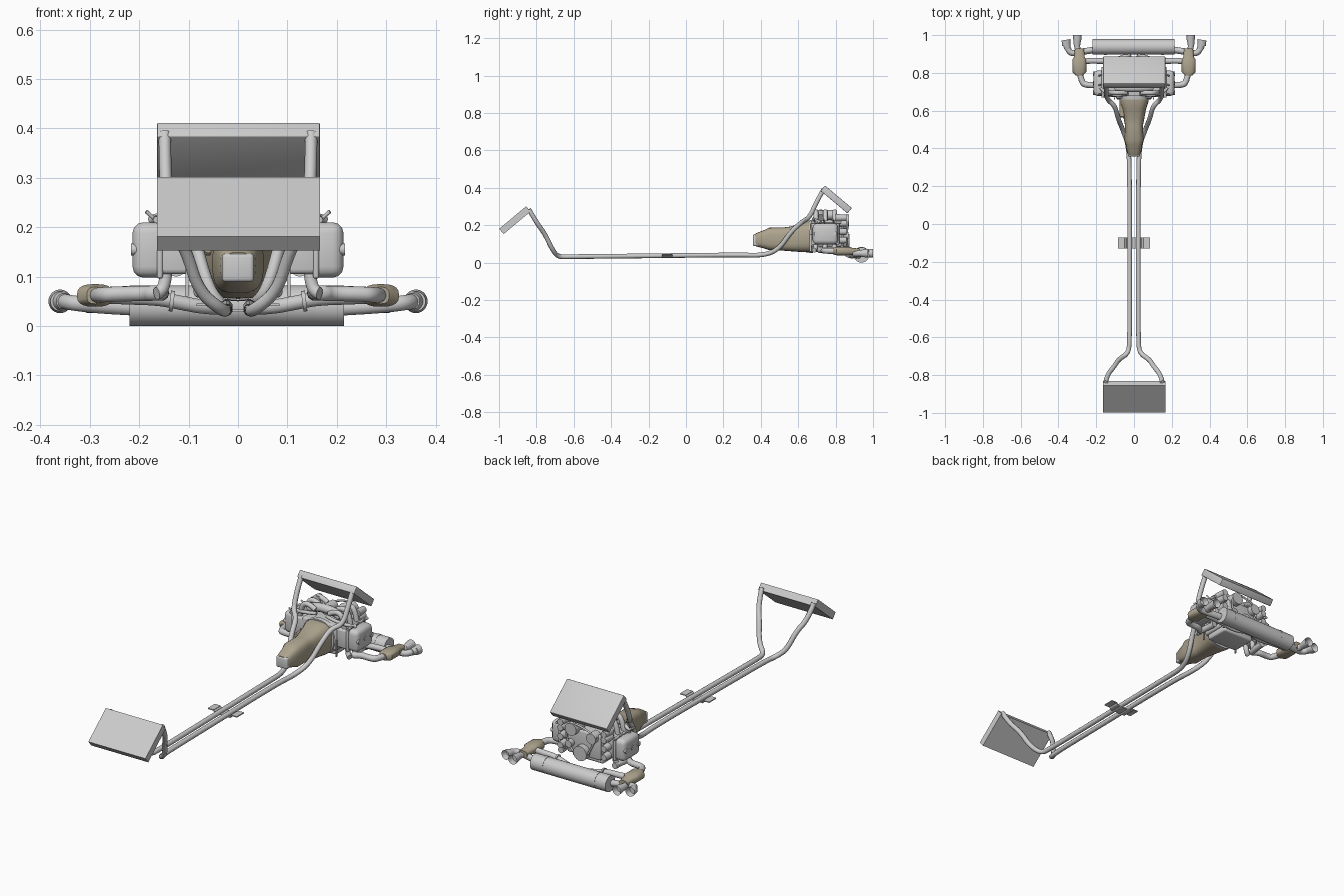
import bpy, bmesh, math
from mathutils import Vector, Matrix

tan = bpy.data.materials.new("cast_tan")
tan.diffuse_color = (0.42, 0.37, 0.27, 1)


def finish(name, bm, mat=None, smooth=True):
    bmesh.ops.recalc_face_normals(bm, faces=bm.faces)
    me = bpy.data.meshes.new(name)
    bm.to_mesh(me)
    bm.free()
    ob = bpy.data.objects.new(name, me)
    bpy.context.collection.objects.link(ob)
    if mat:
        me.materials.append(mat)
    if smooth:
        bpy.ops.object.select_all(action='DESELECT')
        ob.select_set(True)
        bpy.context.view_layer.objects.active = ob
        bpy.ops.object.shade_smooth_by_angle(angle=math.radians(35))
    return ob


def box(name, c, size, bevel=0.0, rx=0.0, ry=0.0, mat=None):
    bm = bmesh.new()
    bmesh.ops.create_cube(bm, size=1, matrix=Matrix.Diagonal((*size, 1)))
    if bevel:
        bmesh.ops.bevel(bm, geom=bm.edges[:], offset=bevel, segments=3, profile=0.5, affect='EDGES')
    m = Matrix.Translation(c) @ Matrix.Rotation(math.radians(rx), 4, 'X') @ Matrix.Rotation(math.radians(ry), 4, 'Y')
    bmesh.ops.transform(bm, matrix=m, verts=bm.verts)
    return finish(name, bm, mat)


def cyl(name, a, b, r, r2=None, mat=None, n=24):
    a, b = Vector(a), Vector(b)
    d = b - a
    m = Matrix.Translation((a + b) / 2) @ d.to_track_quat('Z', 'Y').to_matrix().to_4x4()
    bm = bmesh.new()
    bmesh.ops.create_cone(bm, cap_ends=True, segments=n, radius1=r, radius2=r if r2 is None else r2,
                          depth=d.length, matrix=m)
    return finish(name, bm, mat)


def pipe(name, pts, r, mat=None):
    cu = bpy.data.curves.new(name, 'CURVE')
    cu.dimensions = '3D'
    cu.bevel_depth, cu.bevel_resolution, cu.use_fill_caps = r, 3, True
    s = cu.splines.new('NURBS')
    s.points.add(len(pts) - 1)
    for p, q in zip(s.points, pts):
        p.co = (*q, 1)
    s.order_u, s.use_endpoint_u, s.resolution_u = 3, True, 6
    ob = bpy.data.objects.new(name, cu)
    bpy.context.collection.objects.link(ob)
    bpy.ops.object.select_all(action='DESELECT')
    ob.select_set(True)
    bpy.context.view_layer.objects.active = ob
    bpy.ops.object.convert(target='MESH')
    bpy.ops.object.shade_smooth_by_angle(angle=math.radians(40))
    return bpy.context.object


def loft(name, sections, mat=None, n=24, power=0.65, cx=0.0):
    """Rounded-square rings along y: (y, z centre, half width, half height)."""
    bm = bmesh.new()
    rings = []
    for y, z, w, h in sections:
        ring = []
        for i in range(n):
            t = 2 * math.pi * i / n
            c, s = math.cos(t), math.sin(t)
            ring.append(bm.verts.new((cx + w * math.copysign(abs(c) ** power, c), y,
                                      z + h * math.copysign(abs(s) ** power, s))))
        rings.append(ring)
    for p, q in zip(rings, rings[1:]):
        for i in range(n):
            j = (i + 1) % n
            bm.faces.new((p[i], p[j], q[j], q[i]))
    bm.faces.new(rings[0])
    bm.faces.new(rings[-1])
    return finish(name, bm, mat)


# Radiators at both ends
box("front_radiator", (0.001, -0.915, 0.227), (0.329, 0.188, 0.037), 0, 40)
box("rear_radiator", (0.001, 0.803, 0.338), (0.329, 0.188, 0.037), 0.003, -40)

# Bracket clamping the long coolant pipes
box("pipe_bracket_centre", (0, -0.10, 0.031), (0.09, 0.058, 0.006))
for s, side in ((1, "right"), (-1, "left")):
    box(f"pipe_bracket_web_{side}", (s * 0.046, -0.10, 0.037), (0.02, 0.058, 0.005), 0, 0, -s * 40)
    box(f"pipe_bracket_wing_{side}", (s * 0.067, -0.10, 0.043), (0.034, 0.058, 0.005))

# Transmission casing, bell housing and nose cap
loft("transmission", [(0.362, 0.122, 0.026, 0.027), (0.375, 0.122, 0.036, 0.035), (0.42, 0.125, 0.043, 0.05),
                      (0.445, 0.127, 0.052, 0.06), (0.52, 0.126, 0.047, 0.062), (0.56, 0.127, 0.055, 0.066),
                      (0.61, 0.133, 0.064, 0.076), (0.65, 0.138, 0.078, 0.083), (0.665, 0.138, 0.078, 0.083)], tan)
box("transmission_nose_cap", (0, 0.375, 0.118), (0.065, 0.035, 0.058), 0.008)
loft("starter_motor", [(0.565, 0.16, 0.012, 0.012), (0.57, 0.16, 0.017, 0.017), (0.66, 0.16, 0.018, 0.018)],
     tan, 16, 1, -0.06)
for z in (0.172, 0.179):
    box("transmission_rib", (0, 0.46, z), (0.05, 0.02, 0.012), 0.003, mat=tan)

# Engine block, sump and crankcase plates
box("engine_block", (0, 0.75, 0.15), (0.20, 0.17, 0.13), 0.012)
box("engine_sump", (0, 0.745, 0.075), (0.18, 0.13, 0.035), 0.01)
loft("flywheel_housing", [(0.66, 0.14, 0.09, 0.088), (0.68, 0.14, 0.10, 0.09)], None, 28, 0.9)
box("engine_end_plate", (0, 0.835, 0.155), (0.19, 0.018, 0.13), 0.008)
cyl("crank_pulley", (0, 0.84, 0.115), (0, 0.875, 0.115), 0.038)
cyl("alternator", (0.055, 0.80, 0.225), (0.055, 0.872, 0.225), 0.032)
cyl("cooling_pump", (-0.06, 0.82, 0.205), (-0.06, 0.87, 0.205), 0.027)
cyl("idler_pulley", (0.07, 0.84, 0.145), (0.07, 0.87, 0.145), 0.018)
pipe("drive_belt", [(-0.085, 0.862, 0.215), (-0.055, 0.862, 0.235), (0.05, 0.862, 0.262), (0.088, 0.862, 0.23),
                    (0.08, 0.862, 0.14), (0.0, 0.862, 0.07), (-0.045, 0.862, 0.12), (-0.085, 0.862, 0.215)], 0.005)

# Intake plenum and throttle body
pipe("intake_plenum", [(-0.09, 0.72, 0.24), (-0.06, 0.72, 0.262), (0.06, 0.72, 0.262), (0.09, 0.72, 0.24)], 0.022)
cyl("throttle_body", (0, 0.72, 0.255), (0, 0.79, 0.255), 0.026)
cyl("oil_filler", (-0.09, 0.79, 0.20), (-0.09, 0.79, 0.28), 0.012)

for s, side in ((1, "right"), (-1, "left")):
    P = lambda *pts: [(s * x, y, z) for x, y, z in pts]

    # Long coolant pipe from front radiator to rear radiator
    pipe(f"coolant_pipe_{side}", P(
        (0.15, -0.84, 0.285), (0.143, -0.80, 0.215), (0.105, -0.755, 0.155), (0.08, -0.715, 0.07),
        (0.03, -0.685, 0.03), (0.023, -0.62, 0.032), (0.023, -0.3, 0.035), (0.023, 0.28, 0.042),
        (0.03, 0.42, 0.038), (0.06, 0.50, 0.075), (0.085, 0.56, 0.165), (0.10, 0.625, 0.222),
        (0.143, 0.66, 0.24), (0.148, 0.70, 0.33), (0.148, 0.735, 0.39)), 0.0125)

    # Cylinder bank and cam cover
    box(f"cylinder_bank_{side}", (s * 0.125, 0.745, 0.155), (0.07, 0.145, 0.10), 0.01)
    box(f"cam_cover_{side}", (s * 0.172, 0.745, 0.154), (0.083, 0.135, 0.112), 0.022)
    box(f"cover_flange_{side}", (s * 0.158, 0.745, 0.155), (0.012, 0.15, 0.118), 0.005)
    box(f"mount_strut_{side}", (s * 0.103, 0.665, 0.105), (0.006, 0.01, 0.09))

    # Per-cylinder runners, coils and exhaust ports
    for i in range(3):
        y = 0.695 + 0.05 * i
        pipe(f"intake_runner_{side}_{i}", P((0.04, y, 0.255), (0.08, y, 0.28), (0.12, y, 0.26), (0.13, y, 0.19)), 0.013)
        cyl(f"ignition_coil_{side}_{i}", *P((0.19, y, 0.155), (0.217, y, 0.155)), 0.012, n=16)
        pipe(f"exhaust_port_{side}_{i}", P((0.145, y, 0.12), (0.146, y, 0.07), (0.165, y - 0.01, 0.066)), 0.013)
        cyl(f"injector_{side}_{i}", *P((0.15, y, 0.20), (0.186, y - 0.01, 0.232)), 0.004, n=12)

    # Chain housing bosses at the rear
    for i, z in enumerate((0.12, 0.165, 0.21, 0.24)):
        cyl(f"chain_boss_{side}_{i}", *P((0.125, 0.80, z), (0.125, 0.858, z)), 0.02, 0.016, n=16)
    pipe(f"fuel_rail_{side}", P((0.165, 0.67, 0.215), (0.165, 0.75, 0.222), (0.165, 0.83, 0.215)), 0.007)
    pipe(f"heater_hose_{side}", P((0.03, 0.69, 0.24), (0.08, 0.68, 0.235), (0.15, 0.69, 0.225), (0.175, 0.72, 0.215)), 0.009)

    # Exhaust header leading to the catalyst
    pipe(f"exhaust_header_{side}", P((0.155, 0.81, 0.067), (0.16, 0.70, 0.067), (0.19, 0.735, 0.066), (0.245, 0.735, 0.065),
                                     (0.278, 0.745, 0.063), (0.288, 0.81, 0.062)), 0.016)

    # Catalyst with inlet and outlet necks
    loft(f"catalyst_{side}", [(0.785, 0.062, 0.017, 0.017), (0.805, 0.062, 0.037, 0.023),
                              (0.87, 0.062, 0.037, 0.023), (0.885, 0.06, 0.028, 0.02),
                              (0.93, 0.056, 0.024, 0.018)], tan, 20, 0.75, s * 0.289)
    pipe(f"catalyst_crossover_{side}", P((0.275, 0.86, 0.06), (0.23, 0.865, 0.058), (0.165, 0.862, 0.056),
                                         (0.13, 0.865, 0.05), (0.06, 0.875, 0.036), (0.02, 0.90, 0.038)), 0.015)
    cyl(f"crossover_flange_{side}", *P((0.13, 0.865, 0.05), (0.138, 0.865, 0.051)), 0.021)

    # Twin tailpipes
    pipe(f"inner_tailpipe_{side}", P((0.20, 0.925, 0.038), (0.26, 0.915, 0.042), (0.30, 0.91, 0.048), (0.302, 0.95, 0.05)), 0.016)
    pipe(f"outer_tailpipe_{side}", P((0.20, 0.922, 0.036), (0.28, 0.91, 0.04), (0.345, 0.90, 0.048), (0.353, 0.94, 0.05)), 0.016)
    for nm, a, b in (("inner", (0.302, 0.94, 0.05), (0.30, 1.0, 0.05)),
                     ("outer", (0.352, 0.925, 0.05), (0.36, 0.975, 0.05))):
        tip = cyl(f"{nm}_tailpipe_tip_{side}", *P(a, b), 0.016, 0.024)
        bm = bmesh.new()
        bm.from_mesh(tip.data)
        end = max((f for f in bm.faces if len(f.verts) > 4), key=lambda f: f.calc_center_median().y)
        bmesh.ops.inset_region(bm, faces=[end], thickness=0.004)
        bmesh.ops.translate(bm, verts=end.verts, vec=(0, -0.03, 0))
        bm.to_mesh(tip.data)
        bm.free()

# Rear muffler
muffler = cyl("muffler", (-0.22, 0.938, 0.041), (0.215, 0.938, 0.041), 0.041, n=32)
for x in (-0.15, 0.15):
    cyl("muffler_strap", (x - 0.008, 0.938, 0.042), (x + 0.008, 0.938, 0.042), 0.042, n=32)
